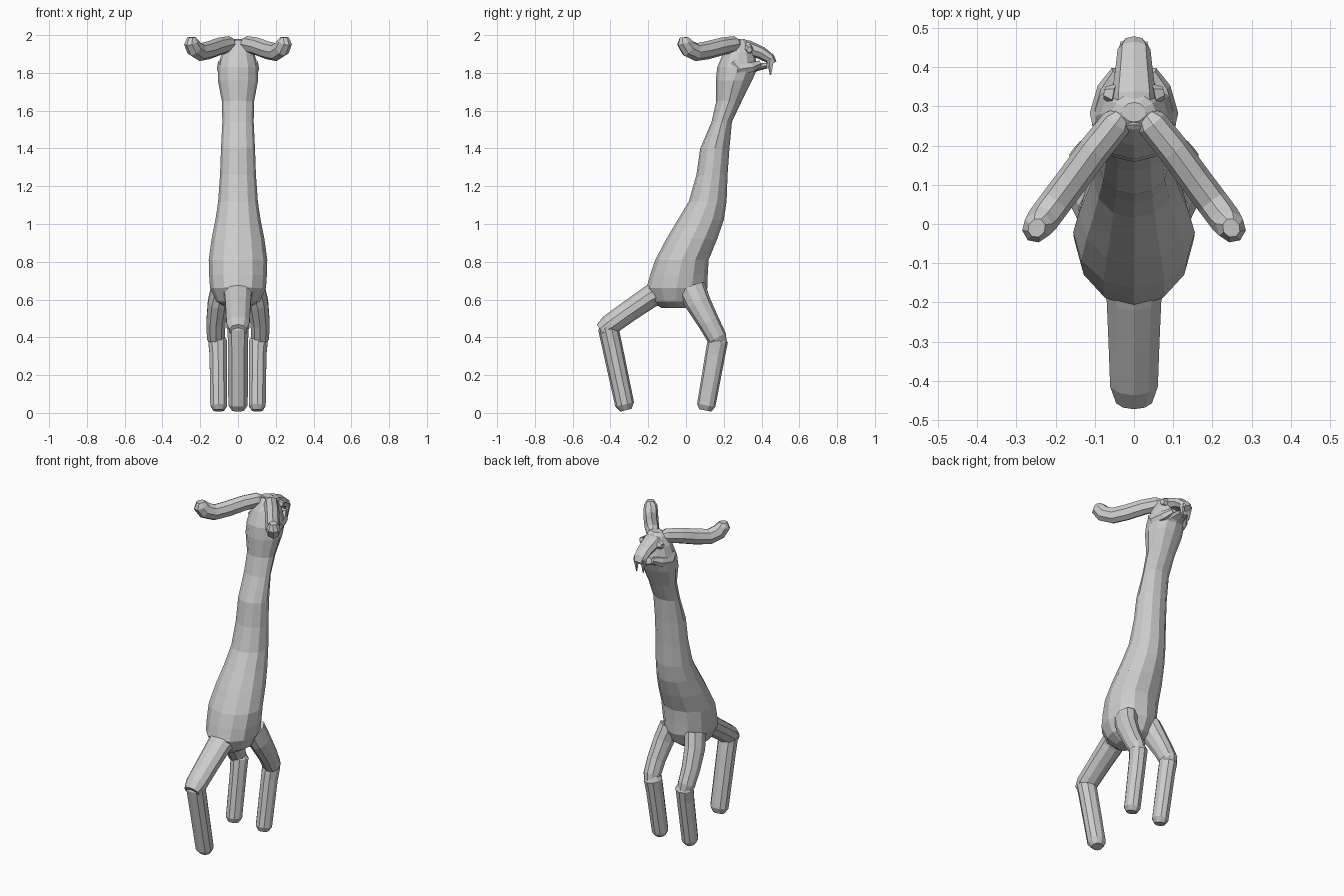
import bpy, bmesh, math
from mathutils import Vector


def loft(name, rings, sides=10):
    """Flat-shaded skin over elliptical rings given as (centre, axis u, axis v)."""
    bm = bmesh.new()
    loops = []
    for c, u, v in rings:
        loop = []
        for i in range(sides):
            a = 2 * math.pi * i / sides
            loop.append(bm.verts.new(c + u * math.sin(a) + v * math.cos(a)))
        loops.append(loop)
    for a, b in zip(loops, loops[1:]):
        for i in range(sides):
            j = (i + 1) % sides
            bm.faces.new((a[i], a[j], b[j], b[i]))
    bm.faces.new(loops[0])
    bm.faces.new(loops[-1])
    bmesh.ops.recalc_face_normals(bm, faces=bm.faces)
    me = bpy.data.meshes.new(name)
    bm.to_mesh(me)
    bm.free()
    ob = bpy.data.objects.new(name, me)
    bpy.context.collection.objects.link(ob)
    return ob


def tube(name, pts, ref, sides=10, flip=1):
    """Tube along (x, y, z, side radius, other radius); ref fixes the ring frame."""
    P = [Vector((p[0] * flip, p[1], p[2])) for p in pts]
    ref = Vector(ref)
    rings = []
    for i, p in enumerate(P):
        t = Vector()
        if i > 0:
            t += (p - P[i - 1]).normalized()
        if i < len(P) - 1:
            t += (P[i + 1] - p).normalized()
        t.normalize()
        v = t.cross(ref).normalized()
        u = v.cross(t).normalized()
        rings.append((p, u * pts[i][3], v * pts[i][4]))
    return loft(name, rings, sides)


# Torso, neck and back of skull: z, front y, back y, half width
body = [
    (0.555, -0.13, 0.03, 0.06), (0.59, -0.18, 0.08, 0.115),
    (0.66, -0.21, 0.113, 0.148), (0.73, -0.19, 0.115, 0.153),
    (0.81, -0.163, 0.12, 0.155), (0.92, -0.105, 0.165, 0.14),
    (1.02, -0.045, 0.20, 0.12), (1.12, 0.015, 0.215, 0.105),
    (1.26, 0.055, 0.22, 0.095), (1.40, 0.075, 0.23, 0.09),
    (1.54, 0.135, 0.243, 0.083), (1.65, 0.16, 0.295, 0.085),
    (1.76, 0.158, 0.35, 0.107), (1.83, 0.165, 0.38, 0.107),
    (1.91, 0.20, 0.36, 0.085), (1.965, 0.24, 0.33, 0.055),
    (1.98, 0.26, 0.31, 0.03)]
loft("body_and_neck", [(Vector((0, (a + b) / 2, z)), Vector((w, 0, 0)),
                        Vector((0, (b - a) / 2, 0))) for z, a, b, w in body], 12)

X, Z = (1, 0, 0), (0, 0, 1)

# Hooked upper jaw and open lower jaw
tube("upper_jaw", [(0, 0.25, 1.935, 0.06, 0.045), (0, 0.33, 1.93, 0.056, 0.042),
                   (0, 0.40, 1.905, 0.047, 0.034), (0, 0.445, 1.875, 0.042, 0.028),
                   (0, 0.462, 1.85, 0.03, 0.02)], X, 8)
tube("lower_jaw", [(0, 0.30, 1.80, 0.07, 0.04), (0, 0.37, 1.83, 0.055, 0.022),
                   (0, 0.43, 1.838, 0.035, 0.014)], X, 8)

# Single front leg
tube("front_thigh", [(0, -0.10, 0.66, 0.09, 0.07), (0, -0.19, 0.615, 0.073, 0.06),
                     (0, -0.30, 0.54, 0.068, 0.057), (0, -0.405, 0.465, 0.064, 0.056),
                     (0, -0.45, 0.435, 0.048, 0.04)], X)
tube("front_shin", [(0, -0.422, 0.485, 0.035, 0.03), (0, -0.412, 0.45, 0.058, 0.054),
                    (0, -0.39, 0.35, 0.056, 0.054), (0, -0.325, 0.045, 0.054, 0.051),
                    (0, -0.317, 0.014, 0.034, 0.03)], X)

for side, s in (("right", 1), ("left", -1)):
    # Pair of back legs
    tube(side + "_back_thigh", [(0.085, 0.03, 0.66, 0.06, 0.075),
                                (0.105, 0.065, 0.58, 0.058, 0.068),
                                (0.117, 0.12, 0.48, 0.053, 0.058),
                                (0.117, 0.163, 0.40, 0.05, 0.053),
                                (0.112, 0.182, 0.365, 0.035, 0.038)], X, 10, s)
    tube(side + "_back_shin", [(0.11, 0.173, 0.415, 0.03, 0.03),
                               (0.108, 0.168, 0.38, 0.052, 0.054),
                               (0.105, 0.155, 0.31, 0.048, 0.053),
                               (0.102, 0.107, 0.04, 0.047, 0.049),
                               (0.102, 0.102, 0.013, 0.03, 0.032)], X, 10, s)
    # Forward-sweeping horn with upturned tip
    tube(side + "_horn", [(0.03, 0.278, 1.955, 0.025, 0.025),
                          (0.045, 0.258, 1.952, 0.043, 0.04),
                          (0.10, 0.19, 1.94, 0.047, 0.041),
                          (0.155, 0.115, 1.92, 0.048, 0.041),
                          (0.20, 0.055, 1.91, 0.048, 0.041),
                          (0.232, 0.012, 1.93, 0.048, 0.041),
                          (0.247, -0.008, 1.962, 0.044, 0.037),
                          (0.248, -0.010, 1.988, 0.025, 0.022)], Z, 8, s)
    # Fang, eye and cheek bump
    tube(side + "_fang", [(0.025, 0.447, 1.87, 0.016, 0.022),
                          (0.022, 0.448, 1.79, 0.003, 0.004)], X, 5, s)
    tube(side + "_eye", [(0.05, 0.33, 1.925, 0.028, 0.028),
                         (0.075, 0.335, 1.922, 0.016, 0.016)], Z, 6, s)
    tube(side + "_cheek", [(0.085, 0.25, 1.86, 0.02, 0.02),
                           (0.088, 0.28, 1.82, 0.03, 0.025),
                           (0.072, 0.345, 1.83, 0.03, 0.022),
                           (0.045, 0.39, 1.85, 0.018, 0.014)], Z, 6, s)
